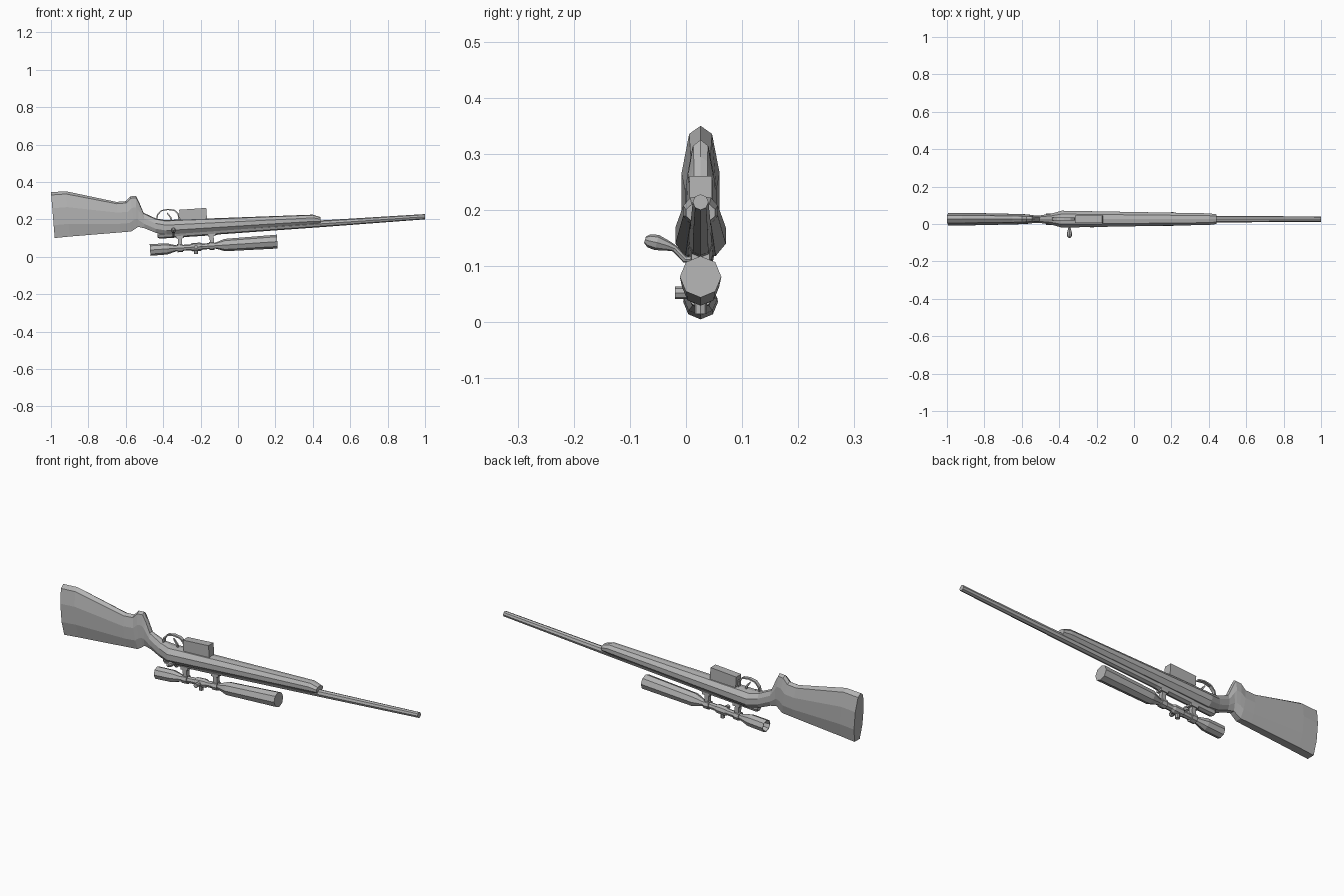
import bpy, bmesh, math
from mathutils import Vector, Matrix

cube = bpy.data.objects.get("Cube")
if cube:
    bpy.data.objects.remove(cube, do_unlink=True)

grey = bpy.data.materials.new("plain grey")
grey.use_nodes = True
grey.diffuse_color = (0.45, 0.45, 0.45, 1)
grey.node_tree.nodes["Principled BSDF"].inputs["Base Color"].default_value = (0.45, 0.45, 0.45, 1)

MID = 0.026        # y of the centre plane
TILT = 0.068       # rise of the barrel along x


def finish(name, bm):
    bmesh.ops.recalc_face_normals(bm, faces=bm.faces)
    mesh = bpy.data.meshes.new(name)
    bm.to_mesh(mesh)
    bm.free()
    mesh.materials.append(grey)
    obj = bpy.data.objects.new(name, mesh)
    bpy.context.collection.objects.link(obj)
    return obj


def skin(name, rings):
    """Join rings of points into a closed, capped skin."""
    bm = bmesh.new()
    loops = [[bm.verts.new(p) for p in ring] for ring in rings]
    n = len(loops[0])
    for a, b in zip(loops, loops[1:]):
        for i in range(n):
            j = (i + 1) % n
            bm.faces.new((a[i], a[j], b[j], b[i]))
    bm.faces.new(loops[0])
    bm.faces.new(loops[-1])
    return finish(name, bm)


def sweep(name, path, radii, sides=8, side=(0, 1, 0), wide=1.0, straight=False, turn=0.0):
    """Sweep a regular polygon along a path."""
    path = [Vector(p) for p in path]
    side = Vector(side)
    rings = []
    for k, p in enumerate(path):
        a, b = (0, -1) if straight else (max(k - 1, 0), min(k + 1, len(path) - 1))
        up = (path[b] - path[a]).normalized().cross(side).normalized()
        ring = []
        for i in range(sides):
            t = math.tau * i / sides + turn
            ring.append(p + radii[k] * (side * math.cos(t) * wide + up * math.sin(t)))
        rings.append(ring)
    return skin(name, rings)


def box(name, centre, size):
    bm = bmesh.new()
    bmesh.ops.create_cube(bm, size=1, matrix=Matrix.Translation(centre)
                          @ Matrix.Rotation(-TILT, 4, "Y") @ Matrix.Diagonal((*size, 1)))
    return finish(name, bm)


# Stock: butt, grip and forend as one loft
# stations: x and z of the lower edge, x and z of the upper edge, half width
stations = [
    (-0.98, 0.10, -1.0, 0.345, 0.034),
    (-0.90, 0.108, -0.92, 0.35, 0.034),
    (-0.63, 0.13, -0.65, 0.293, 0.028),
    (-0.57, 0.135, -0.60, 0.297, 0.026),
    (-0.555, 0.145, -0.575, 0.323, 0.024),
    (-0.545, 0.152, -0.545, 0.325, 0.022),
    (-0.535, 0.16, -0.53, 0.295, 0.02),
    (-0.50, 0.152, -0.505, 0.235, 0.02),
    (-0.44, 0.128, -0.44, 0.205, 0.03),
    (-0.38, 0.118, -0.39, 0.196, 0.045),
    (0.40, 0.175, 0.40, 0.225, 0.031),
    (0.44, 0.18, 0.44, 0.212, 0.026),
]
half = [(0.6, 0.94), (1, 0.65), (1, 0.28), (0.6, 0)]
section = [(0, 1)] + half + [(-w, h) for w, h in reversed(half)]
skin("stock", [[(xl + (xt - xl) * h, MID + w * hw, zl + (zt - zl) * h) for w, h in section]
               for xl, zl, xt, zt, hw in stations])


# Barrel and receiver
def bore(x, drop=0.0):
    return (x, MID, 0.214 + TILT * (x - 1) - drop)


sweep("barrel", [bore(-0.2), bore(0.44), bore(1)], [0.02, 0.018, 0.014], straight=True)
sweep("receiver", [bore(-0.43), bore(-0.42), bore(-0.12), bore(-0.1)],
      [0.015, 0.021, 0.022, 0.02], straight=True)


# Telescopic sight with hollow eyepiece
def sight(x):
    return (x, MID, 0.036 + 0.066 * (x + 0.47))


sight_profile = [(-0.44, 0.02), (-0.47, 0.028), (-0.47, 0.031), (-0.38, 0.03), (-0.33, 0.016),
                 (-0.12, 0.016), (-0.07, 0.033), (0.21, 0.037)]
sweep("sight_tube", [sight(x) for x, r in sight_profile], [r for x, r in sight_profile], straight=True)
sweep("sight_saddle", [sight(x) for x in (-0.255, -0.245, -0.2, -0.19)],
      [0.016, 0.022, 0.022, 0.016], straight=True)

# Adjustment knobs, below and on the right side
hub = Vector(sight(-0.225))
for name, way, side, reach in (("elevation_knob", (0, 0, -1), (0, 1, 0), 0.038),
                               ("windage_knob", (0, -1, 0), (1, 0, 0), 0.046)):
    way = Vector(way)
    sweep(name, [hub, hub + way * reach], [0.011, 0.011], side=side, straight=True)

# Sight mounts
for label, x in (("rear", -0.31), ("front", -0.14)):
    low, high = sight(x)[2], bore(x)[2] - 0.014
    sweep(label + "_sight_ring", [sight(x - 0.014), sight(x + 0.014)], [0.022, 0.022], straight=True)
    box(label + "_sight_post", (x, MID, (low + high) / 2), (0.022, 0.022, high - low))
    box(label + "_sight_base", (x, MID, high - 0.006), (0.04, 0.032, 0.014))

# Bolt handle with knob
sweep("bolt_handle",
      [(-0.345, 0.016, 0.112), (-0.345, -0.002, 0.112), (-0.345, -0.02, 0.131), (-0.345, -0.032, 0.136),
       (-0.345, -0.052, 0.142), (-0.345, -0.066, 0.145), (-0.345, -0.073, 0.147)],
      [0.006, 0.006, 0.006, 0.009, 0.014, 0.012, 0.006], side=(1, 0, 0))

# Magazine
box("magazine", (-0.24, MID, 0.223), (0.145, 0.04, 0.066))

# Trigger guard and trigger
guard = [(-0.435, 0.195), (-0.43, 0.225), (-0.41, 0.246), (-0.375, 0.253),
         (-0.34, 0.248), (-0.32, 0.23), (-0.315, 0.195)]
sweep("trigger_guard", [(x, MID, z) for x, z in guard], [0.005] * len(guard),
      sides=4, wide=2.4, turn=math.pi / 4)
trigger = [(-0.355, 0.19), (-0.36, 0.21), (-0.372, 0.225), (-0.38, 0.235)]
sweep("trigger", [(x, MID, z) for x, z in trigger], [0.006, 0.006, 0.005, 0.003],
      sides=4, turn=math.pi / 4)
